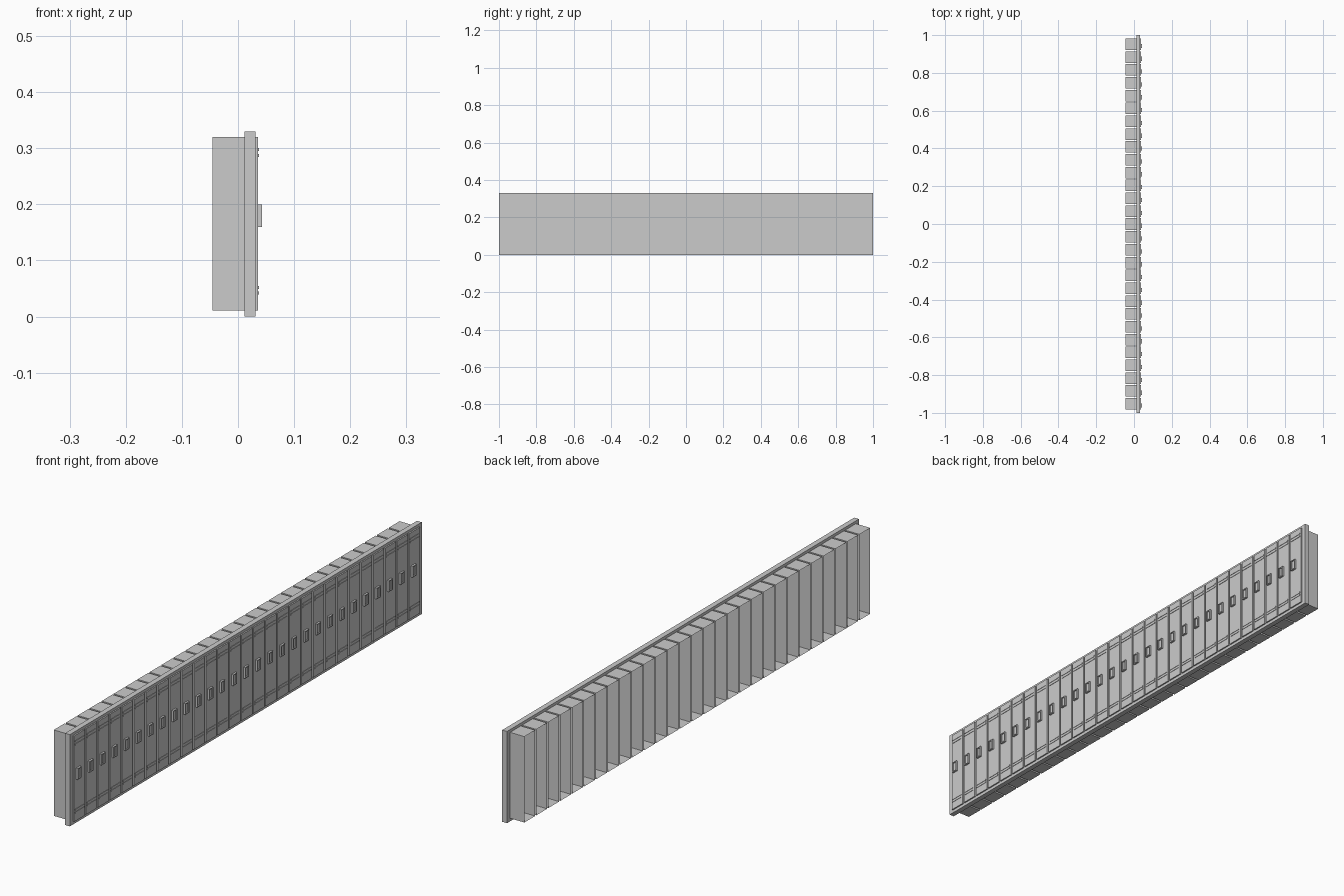
import bpy, bmesh
from mathutils import Vector

if "Cube" in bpy.data.objects:
    bpy.data.objects.remove(bpy.data.objects["Cube"])

COUNT, PITCH, WIDTH = 29, 0.068, 0.061
Z0, Z1 = 0.011, 0.32
BACK, FRAME_BACK, FRAME_FRONT, DOOR_FRONT = -0.045, 0.012, 0.031, 0.036
CENTRES = [(i - (COUNT - 1) / 2) * PITCH for i in range(COUNT)]


def add_box(bm, lo, hi):
    """Add an axis-aligned box and return its faces."""
    lo, hi = Vector(lo), Vector(hi)
    verts = bmesh.ops.create_cube(bm, size=1)["verts"]
    for v in verts:
        v.co = Vector([lo[k] if v.co[k] < 0 else hi[k] for k in range(3)])
    return list({f for v in verts for f in v.link_faces})


def finish(bm, name):
    mesh = bpy.data.meshes.new(name)
    bm.to_mesh(mesh)
    bm.free()
    obj = bpy.data.objects.new(name, mesh)
    bpy.context.collection.objects.link(obj)
    return obj


def facing(faces, sign):
    return max(faces, key=lambda f: sign * f.calc_center_median().x)


# front frame: top and bottom rails, end posts and mullions
bm = bmesh.new()
add_box(bm, (FRAME_BACK, -1, 0), (FRAME_FRONT, 1, Z0))
add_box(bm, (FRAME_BACK, -1, Z1), (FRAME_FRONT, 1, 0.33))
edges = [-1] + [c + s * WIDTH / 2 for c in CENTRES for s in (-1, 1)] + [1]
for a, b in zip(edges[::2], edges[1::2]):
    add_box(bm, (FRAME_BACK, a, Z0), (FRAME_FRONT, b, Z1))
finish(bm, "front_frame")

# thin-walled compartments, open at the back
bm = bmesh.new()
for c in CENTRES:
    faces = add_box(bm, (BACK, c - WIDTH / 2, Z0), (FRAME_FRONT, c + WIDTH / 2, Z1))
    bmesh.ops.delete(bm, geom=[facing(faces, -1), facing(faces, 1)], context="FACES_ONLY")
finish(bm, "compartments")

# door panels
bm = bmesh.new()
for c in CENTRES:
    add_box(bm, (FRAME_FRONT - 0.003, c - WIDTH / 2, Z0), (DOOR_FRONT, c + WIDTH / 2, Z1))
finish(bm, "doors")

# paired slats at the top and bottom of each door
bm = bmesh.new()
for c in CENTRES:
    for z in (0.042, 0.052, 0.287, 0.298):
        add_box(bm, (DOOR_FRONT - 0.001, c - 0.025, z - 0.0025),
                (DOOR_FRONT + 0.0015, c + 0.025, z + 0.0025))
finish(bm, "door_slats")

# recessed latch plates, set toward one side of each door
bm = bmesh.new()
for c in CENTRES:
    y = c - 0.009
    face = facing(add_box(bm, (DOOR_FRONT - 0.001, y - 0.011, 0.16),
                          (0.043, y + 0.011, 0.20)), 1)
    bm.normal_update()
    bmesh.ops.inset_region(bm, faces=[face], thickness=0.005)
    inner = bmesh.ops.extrude_discrete_faces(bm, faces=[face])["faces"][0]
    bmesh.ops.translate(bm, verts=inner.verts, vec=(-0.004, 0, 0))
finish(bm, "latches")
